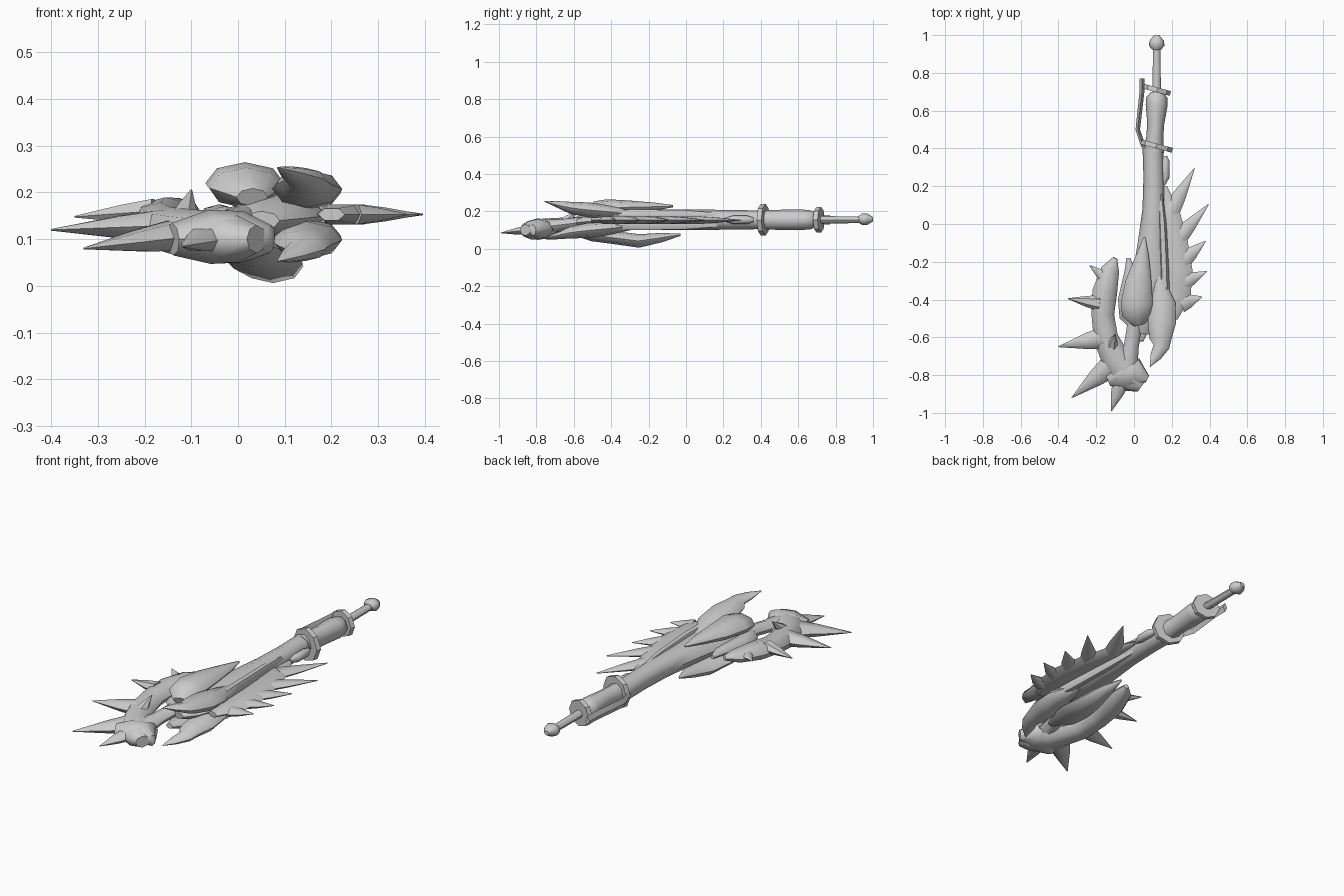
import bpy, math
from mathutils import Vector

grey = bpy.data.materials.new("plain grey")
grey.diffuse_color = (0.6, 0.6, 0.6, 1)


def loft(name, stations, sides=8, angle=50):
    """Tube through stations (x, y, z, half width, half height)."""
    pts = [Vector(s[:3]) for s in stations]
    verts, faces = [], []
    for i, s in enumerate(stations):
        t = pts[min(i + 1, len(pts) - 1)] - pts[max(i - 1, 0)]
        side = t.cross(Vector((0, 0, 1))).normalized()
        up = side.cross(t).normalized()
        for k in range(sides):
            a = 2 * math.pi * k / sides
            verts.append(pts[i] + side * s[3] * math.cos(a) + up * s[4] * math.sin(a))
    for i in range(len(pts) - 1):
        for k in range(sides):
            a, b = i * sides + k, i * sides + (k + 1) % sides
            faces.append((a, b, b + sides, a + sides))
    faces.append(tuple(reversed(range(sides))))
    faces.append(tuple(range(len(verts) - sides, len(verts))))
    me = bpy.data.meshes.new(name)
    me.from_pydata(verts, [], faces)
    me.materials.append(grey)
    ob = bpy.data.objects.new(name, me)
    bpy.context.collection.objects.link(ob)
    bpy.ops.object.select_all(action='DESELECT')
    ob.select_set(True)
    bpy.context.view_layer.objects.active = ob
    bpy.ops.object.mode_set(mode='EDIT')
    bpy.ops.mesh.select_all(action='SELECT')
    bpy.ops.mesh.normals_make_consistent(inside=False)
    bpy.ops.object.mode_set(mode='OBJECT')
    bpy.ops.object.shade_smooth_by_angle(angle=math.radians(angle))
    return ob


def spike(name, base, tip, w, h):
    b, t = Vector(base), Vector(tip)
    m = b.lerp(t, 0.4)
    loft(name, [(*b, w, h), (*m, w * 0.72, h * 0.7), (*t, 0.002, 0.002)], 6)


# Handle: thin rod, pommel and waisted grip
loft("pommel_rod", [(0.12, 0.62, 0.155, 0.024, 0.02), (0.12, 0.95, 0.155, 0.019, 0.018)])
loft("pommel", [(0.12, 0.925, 0.155, 0.025, 0.02), (0.12, 0.945, 0.158, 0.042, 0.032),
                (0.12, 0.97, 0.158, 0.038, 0.03), (0.12, 1.0, 0.158, 0.014, 0.012)])
loft("grip", [(0.105, 0.38, 0.155, 0.055, 0.052), (0.11, 0.46, 0.155, 0.045, 0.053),
              (0.115, 0.53, 0.155, 0.045, 0.054), (0.12, 0.63, 0.155, 0.058, 0.054),
              (0.12, 0.67, 0.155, 0.056, 0.05), (0.12, 0.70, 0.155, 0.03, 0.035)])

# Tilted guard rings and the knuckle bar joining them
for name, c, w, h in (("lower_guard", (0.118, 0.413), 0.088, 0.085),
                      ("upper_guard", (0.122, 0.71), 0.073, 0.068)):
    d = Vector((0.26, 0.96, 0)) * 0.013
    loft(name, [(c[0] - d.x, c[1] - d.y, 0.155, w, h),
                (c[0] + d.x, c[1] + d.y, 0.155, w, h)], 8, 30)
loft("knuckle_bar", [(0.042, 0.77, 0.155, 0.013, 0.025), (0.042, 0.70, 0.155, 0.013, 0.025),
                     (0.02, 0.50, 0.155, 0.012, 0.025), (0.05, 0.41, 0.155, 0.012, 0.025)], 4)
loft("side_lug", [(0.163, 0.36, 0.155, 0.012, 0.012), (0.167, 0.33, 0.155, 0.022, 0.022),
                  (0.167, 0.25, 0.155, 0.022, 0.022), (0.16, 0.21, 0.155, 0.008, 0.01)])

# Central shaft running into the body
loft("shaft", [(0.10, 0.41, 0.155, 0.055, 0.05), (0.105, 0.25, 0.155, 0.055, 0.052),
               (0.105, 0.08, 0.155, 0.06, 0.055), (0.095, -0.10, 0.155, 0.075, 0.055),
               (0.09, -0.28, 0.155, 0.10, 0.055), (0.08, -0.42, 0.15, 0.11, 0.05),
               (0.06, -0.52, 0.145, 0.085, 0.04), (0.05, -0.58, 0.14, 0.04, 0.02)], 8)
for sx, z in ((0.15, 0.18), (0.15, 0.13)):
    loft("side_ridge", [(0.135, 0.22, z, 0.01, 0.01), (sx, 0.0, z, 0.022, 0.03),
                        (sx + 0.01, -0.25, z, 0.025, 0.035), (0.16, -0.42, z, 0.03, 0.03)], 6)

# Large leaf plates above and below the body
loft("upper_leaf", [(0.055, -0.07, 0.228, 0.005, 0.006), (0.045, -0.17, 0.225, 0.035, 0.022),
                    (0.025, -0.30, 0.222, 0.068, 0.036), (0.015, -0.42, 0.22, 0.085, 0.045),
                    (0.015, -0.48, 0.21, 0.078, 0.045), (0.03, -0.53, 0.19, 0.035, 0.02)])
loft("lower_leaf", [(0.06, -0.03, 0.075, 0.005, 0.006), (0.07, -0.13, 0.06, 0.04, 0.025),
                    (0.075, -0.25, 0.042, 0.065, 0.036), (0.05, -0.40, 0.062, 0.085, 0.035),
                    (0.035, -0.50, 0.075, 0.07, 0.035), (0.03, -0.62, 0.09, 0.02, 0.012)])

# Paired claws pointing forward, mirrored in height
for name, s in (("upper_claw", 1), ("lower_claw", -1)):
    z = lambda v: 0.153 + s * v
    loft(name, [(0.13, -0.28, z(0.03), 0.02, 0.02), (0.15, -0.42, z(0.045), 0.07, 0.035),
                (0.148, -0.52, z(0.055), 0.075, 0.04), (0.14, -0.61, z(0.065), 0.058, 0.033),
                (0.145, -0.65, z(0.075), 0.042, 0.025), (0.115, -0.70, z(0.088), 0.03, 0.015),
                (0.085, -0.755, z(0.1), 0.002, 0.002)])

# Serrated blade on the right
loft("right_blade", [(0.165, 0.20, 0.153, 0.01, 0.01), (0.19, 0.05, 0.153, 0.055, 0.022),
                     (0.215, -0.10, 0.153, 0.07, 0.025), (0.23, -0.25, 0.153, 0.08, 0.025),
                     (0.23, -0.38, 0.153, 0.07, 0.025), (0.20, -0.50, 0.153, 0.03, 0.015)], 6)
for base, tip, w in (((0.19, 0.06), (0.32, 0.295), 0.05), ((0.22, -0.09), (0.395, 0.105), 0.05),
                     ((0.25, -0.20), (0.38, -0.09), 0.05), ((0.26, -0.31), (0.387, -0.25), 0.045),
                     ((0.25, -0.42), (0.36, -0.385), 0.05)):
    spike("right_tooth", (*base, 0.153), (*tip, 0.153), w, 0.024)

# Hooked blade on the left
loft("left_blade", [(-0.10, -0.18, 0.165, 0.012, 0.012), (-0.125, -0.24, 0.158, 0.048, 0.03),
                    (-0.155, -0.36, 0.148, 0.066, 0.042), (-0.165, -0.48, 0.135, 0.06, 0.045),
                    (-0.15, -0.60, 0.12, 0.065, 0.05), (-0.10, -0.71, 0.112, 0.075, 0.052),
                    (-0.05, -0.78, 0.105, 0.09, 0.055), (0.0, -0.83, 0.10, 0.07, 0.05),
                    (0.04, -0.86, 0.10, 0.035, 0.03)])
loft("hook_head", [(-0.14, -0.82, 0.10, 0.04, 0.035), (-0.06, -0.79, 0.105, 0.09, 0.058),
                   (0.01, -0.79, 0.105, 0.08, 0.055), (0.07, -0.82, 0.10, 0.02, 0.03)])
for base, tip, w, h in (((-0.13, -0.30, 0.16), (-0.235, -0.22, 0.17), 0.04, 0.025),
                        ((-0.18, -0.42, 0.16), (-0.35, -0.395, 0.148), 0.042, 0.03),
                        ((-0.15, -0.60, 0.13), (-0.40, -0.65, 0.12), 0.06, 0.04),
                        ((-0.11, -0.74, 0.11), (-0.33, -0.92, 0.08), 0.065, 0.04),
                        ((-0.07, -0.84, 0.10), (-0.12, -0.99, 0.085), 0.045, 0.03)):
    spike("left_tooth", base, tip, w, h)

# Neck linking the body to the hook, and the inner horn beside the leaf
loft("neck", [(0.03, -0.46, 0.145, 0.06, 0.035), (0.0, -0.56, 0.14, 0.04, 0.03),
              (-0.015, -0.65, 0.13, 0.04, 0.03), (-0.04, -0.76, 0.115, 0.06, 0.04)])
loft("inner_horn", [(-0.03, -0.18, 0.15, 0.01, 0.01), (-0.02, -0.25, 0.148, 0.03, 0.02),
                    (-0.04, -0.40, 0.145, 0.045, 0.03), (-0.03, -0.48, 0.145, 0.05, 0.025),
                    (0.02, -0.55, 0.145, 0.03, 0.02)])
# Crest at the back of the hook
spike("crest", (-0.12, -0.66, 0.13), (-0.10, -0.58, 0.205), 0.035, 0.035)
